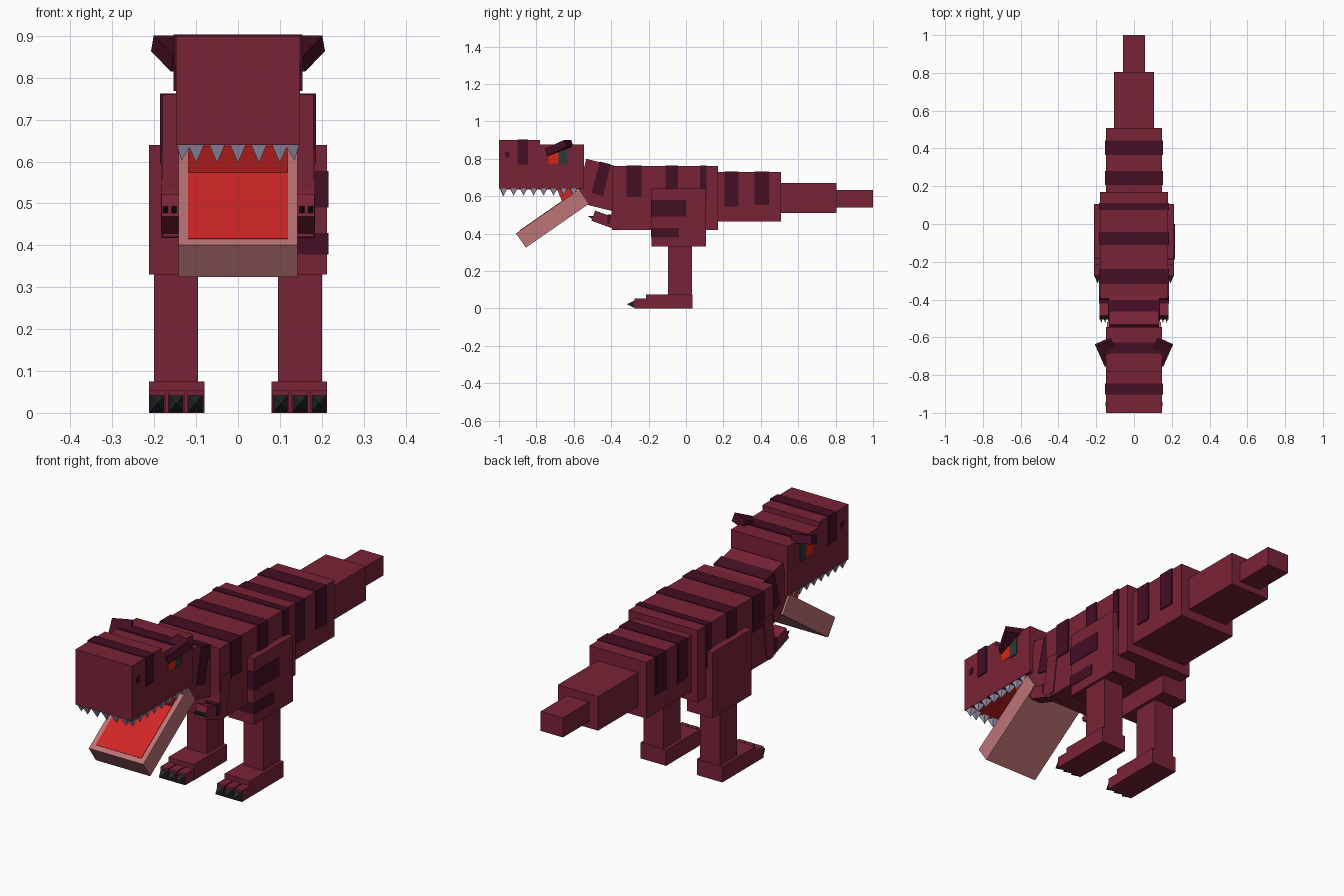
import bpy, bmesh, math
from mathutils import Matrix, Vector, Euler

if "Cube" in bpy.data.objects:
    bpy.data.objects.remove(bpy.data.objects["Cube"])


def mat(name, hexcode):
    def lin(c):
        return c / 12.92 if c <= 0.04045 else ((c + 0.055) / 1.055) ** 2.4
    m = bpy.data.materials.new(name)
    m.diffuse_color = [lin(int(hexcode[i:i + 2], 16) / 255) for i in (0, 2, 4)] + [1]
    m.use_nodes = True
    m.node_tree.nodes["Principled BSDF"].inputs["Base Color"].default_value = m.diffuse_color
    return m


HIDE = mat("maroon_hide", "792336")
DARK = mat("dark_stripe", "440E24")
PINK = mat("pink_jaw", "BC7476")
RED = mat("mouth_red", "D22525")
TOOTH = mat("lavender_tooth", "A69EB8")
CLAW = mat("black_claw", "232826")
PUPIL = mat("eye_dark", "2E3835")
EYE = mat("eye_red", "DE2412")


def finish(name, bm, material):
    bmesh.ops.recalc_face_normals(bm, faces=bm.faces)
    me = bpy.data.meshes.new(name)
    bm.to_mesh(me)
    bm.free()
    me.materials.append(material)
    ob = bpy.data.objects.new(name, me)
    bpy.context.collection.objects.link(ob)
    return ob


def tilted(name, centre, size, material, rot=(0, 0, 0)):
    """Box from centre, size and rotation in degrees."""
    bm = bmesh.new()
    bmesh.ops.create_cube(bm, size=1)
    r = Euler([math.radians(a) for a in rot]).to_matrix().to_4x4()
    bm.transform(Matrix.Translation(centre) @ r @ Matrix.Diagonal((*size, 1)))
    return finish(name, bm, material)


def box(name, x, y, z, material):
    """Box from (low, high) ranges."""
    ranges = (x, y, z)
    return tilted(name, [(a + b) / 2 for a, b in ranges],
                  [abs(b - a) for a, b in ranges], material)


def band(name, half, y, z0, top):
    """Thin stripe over the back and down both sides."""
    box(name, (-half - .006, half + .006), y, (z0, top + .006), DARK)


def spike(name, base, tip, w, h, material):
    """Four-sided pyramid pointing from base centre to tip."""
    d = Vector(tip) - Vector(base)
    up = Vector((0, 1, 0)) if abs(d.z) > abs(d.y) else Vector((0, 0, 1))
    side = d.cross(up).normalized() * w / 2
    up = side.cross(d).normalized() * h / 2
    bm = bmesh.new()
    b = Vector(base)
    ring = [bm.verts.new(b + side * i + up * j)
            for i, j in ((1, 1), (-1, 1), (-1, -1), (1, -1))]
    apex = bm.verts.new(tip)
    bm.faces.new(ring)
    for i in range(4):
        bm.faces.new((ring[i], ring[(i + 1) % 4], apex))
    finish(name, bm, material)


# Body and stepped tail
box("body", (-.18, .18), (-.395, .17), (.42, .76), HIDE)
box("tail_base", (-.148, .148), (.16, .507), (.465, .73), HIDE)
box("tail_middle", (-.105, .105), (.5, .805), (.51, .67), HIDE)
box("tail_tip", (-.058, .058), (.8, 1), (.54, .632), HIDE)
for i, (y0, y1, z0) in enumerate(((-.318, -.238, .595), (-.11, -.043, .56), (.075, .11, .56))):
    band(f"body_stripe_{i}", .18, (y0, y1), z0, .757)
for i, (y0, y1, z0) in enumerate(((.207, .28, .545), (.365, .443, .553))):
    band(f"tail_stripe_{i}", .148, (y0, y1), z0, .727)

# Leaning neck with stripe
tilted("neck", (0, -.46, .659), (.264, .21, .237), HIDE, (-14, 0, 0))
tilted("neck_stripe", (0, -.453, .693), (.276, .062, .174), DARK, (-14, 0, 0))

# Head
box("head", (-.148, .148), (-.79, -.545), (.64, .875), HIDE)
box("snout", (-.148, .148), (-1, -.78), (.64, .9), HIDE)
band("snout_stripe", .148, (-.902, -.845), .768, .898)
box("head_stripe", (-.148, .148), (-.685, -.628), (.86, .881), DARK)
box("palate", (-.118, .118), (-.975, -.56), (.636, .645), RED)

# Throat wedge between the jaws
bm = bmesh.new()
prof = [(-.69, .638), (-.66, .566), (-.585, .62), (-.585, .638)]
f = bm.faces.new([bm.verts.new((-.118, y, z)) for y, z in prof])
ext = bmesh.ops.extrude_face_region(bm, geom=[f])
bmesh.ops.translate(bm, vec=(.236, 0, 0),
                    verts=[v for v in ext["geom"] if isinstance(v, bmesh.types.BMVert)])
finish("throat", bm, RED)

# Open lower jaw with tongue panel
JAW = 34.8
tilted("lower_jaw", (0, -.714, .48), (.284, .411, .093), PINK, (JAW, 0, 0))
n = Vector((0, -math.sin(math.radians(JAW)), math.cos(math.radians(JAW))))
tilted("tongue", Vector((0, -.714, .48)) + n * .0455, (.238, .363, .006), RED, (JAW, 0, 0))

# Upper teeth
for i in range(5):
    x = -.1 + .05 * i
    spike(f"front_tooth_{i}", (x, -.977, .641), (x, -.977, .597), .038, .038, TOOTH)

for s, side in ((1, "right"), (-1, "left")):
    def sx(a, b):
        return (s * a, s * b)

    for i in range(8):
        y = -.975 + .0535 * i
        spike(f"{side}_tooth_{i}", (s * .13, y, .641), (s * .135, y, .602), .034, .038, TOOTH)

    # Face details
    box(f"{side}_eye", sx(.14, .151), (-.735, -.678), (.775, .833), EYE)
    box(f"{side}_pupil", sx(.14, .152), (-.682, -.635), (.77, .86), PUPIL)
    box(f"{side}_nostril", sx(.14, .151), (-.967, -.943), (.806, .836), DARK)
    tilted(f"{side}_brow", (s * .14, -.678, .858), (.09, .125, .04), DARK, (23, 0, -24 * s))

    # Small arm with claws
    tilted(f"{side}_upper_arm", (s * .153, -.362, .53), (.062, .066, .19), HIDE, (-8, 0, 0))
    tilted(f"{side}_forearm", (s * .153, -.425, .47), (.06, .15, .058), HIDE, (-20, 0, 0))
    box(f"{side}_wrist_stripe", sx(.122, .184), (-.42, -.388), (.45, .503), DARK)
    for i in (-1, 0, 1):
        x = s * .153 + i * .02
        spike(f"{side}_hand_claw_{i + 1}", (x, -.487, .482), (x, -.525, .494), .018, .026, CLAW)

    # Leg and foot
    box(f"{side}_thigh", sx(.08, .213), (-.185, .107), (.33, .64), HIDE)
    box(f"{side}_shin", sx(.095, .2), (-.095, .032), (.07, .335), HIDE)
    box(f"{side}_foot", sx(.08, .213), (-.215, .034), (0, .075), HIDE)
    for i in range(3):
        x = s * (.102 + .0455 * i)
        box(f"{side}_toe_{i}", (x - .02, x + .02), (-.275, -.21), (0, .053), HIDE)
        spike(f"{side}_toe_claw_{i}", (x, -.272, .022), (x, -.315, .022), .036, .042, CLAW)

# Stripes wrapping the right thigh only
box("thigh_stripe_upper", (.135, .216), (-.188, 0), (.49, .578), DARK)
box("thigh_stripe_lower", (.138, .216), (-.188, -.038), (.378, .43), DARK)
